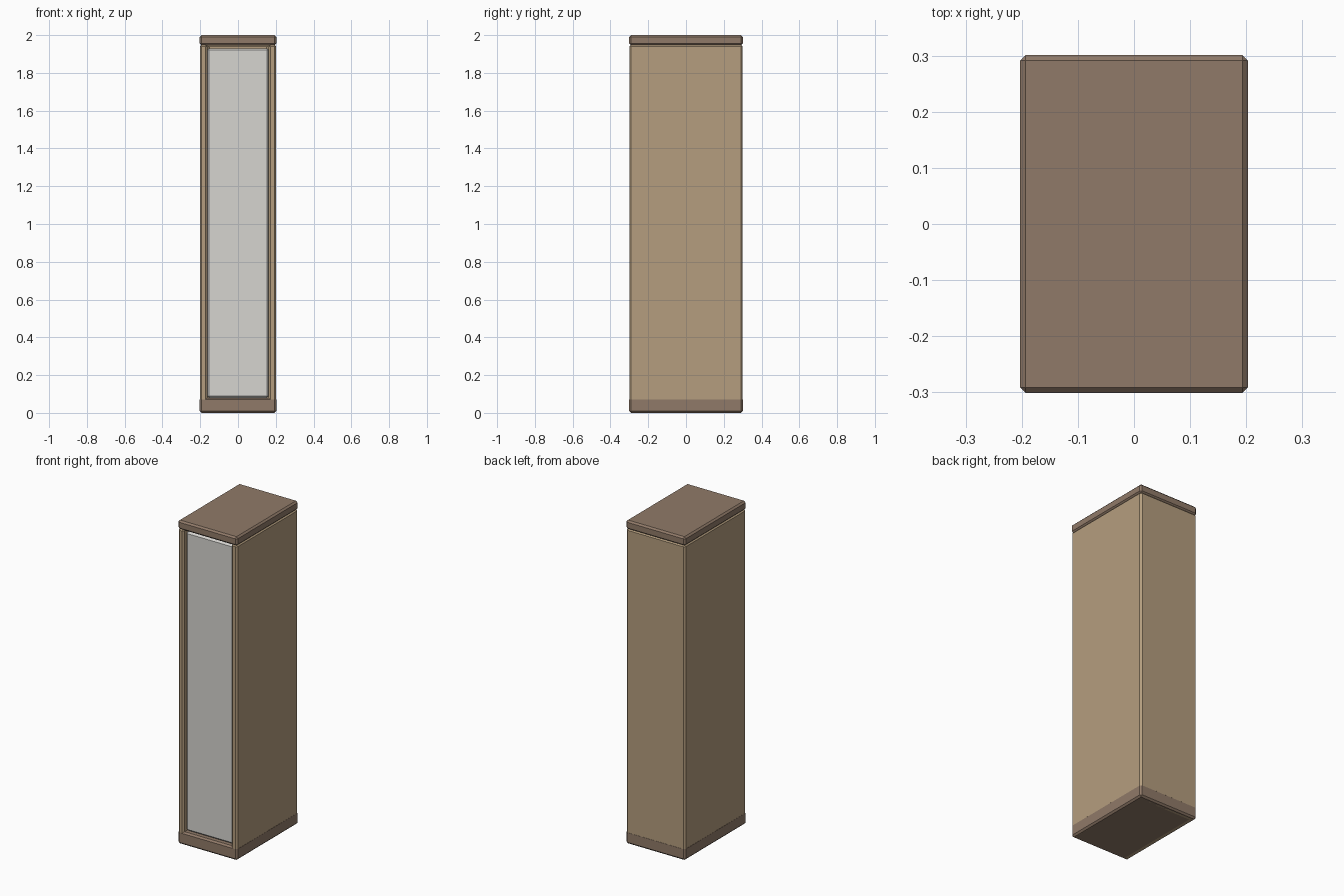
import bpy, bmesh

if "Cube" in bpy.data.objects:
    bpy.data.objects.remove(bpy.data.objects["Cube"])

BEVEL = 0.01


def material(name, rgb):
    mat = bpy.data.materials.new(name)
    mat.diffuse_color = (*rgb, 1)
    mat.use_nodes = True
    mat.node_tree.nodes["Principled BSDF"].inputs["Base Color"].default_value = mat.diffuse_color
    return mat


def slab(name, outline, z0, z1, mat):
    """Extrude a plan outline from z0 to z1 and chamfer every edge."""
    bm = bmesh.new()
    face = bm.faces.new([bm.verts.new((x, y, z0)) for x, y in outline])
    top = bmesh.ops.extrude_face_region(bm, geom=[face])["geom"]
    for v in top:
        if isinstance(v, bmesh.types.BMVert):
            v.co.z = z1
    bmesh.ops.recalc_face_normals(bm, faces=bm.faces)
    mesh = bpy.data.meshes.new(name)
    bm.to_mesh(mesh)
    bm.free()
    obj = bpy.data.objects.new(name, mesh)
    bpy.context.collection.objects.link(obj)
    mesh.materials.append(mat)
    mod = obj.modifiers.new("chamfer", "BEVEL")
    mod.width = BEVEL
    mod.segments = 1
    return obj


def rect(x, y0, y1):
    return [(-x, y0), (x, y0), (x, y1), (-x, y1)]


tan = material("tan_wood", (0.46, 0.34, 0.21))
brown = material("brown_wood", (0.28, 0.195, 0.14))
pale = material("pale_panel", (0.67, 0.66, 0.63))

# Cabinet shell: two sides and a back, open at the front
W, D, IN, BACK = 0.202, 0.3, 0.162, 0.26
shell = [(-W, -D), (-IN, -D), (-IN, BACK), (IN, BACK),
         (IN, -D), (W, -D), (W, D), (-W, D)]
slab("cabinet_shell", shell, 0, 1.95, tan)

# Plinth and lid
slab("base", rect(W + 0.0005, -D - 0.0005, D + 0.0005), 0, 0.08, brown)
slab("lid", rect(W + 0.001, -D - 0.001, D + 0.001), 1.945, 2.0, brown)

# Recessed front panel
slab("front_panel", rect(IN + 0.001, -0.275, -0.245), 0.08, 1.93, pale)
